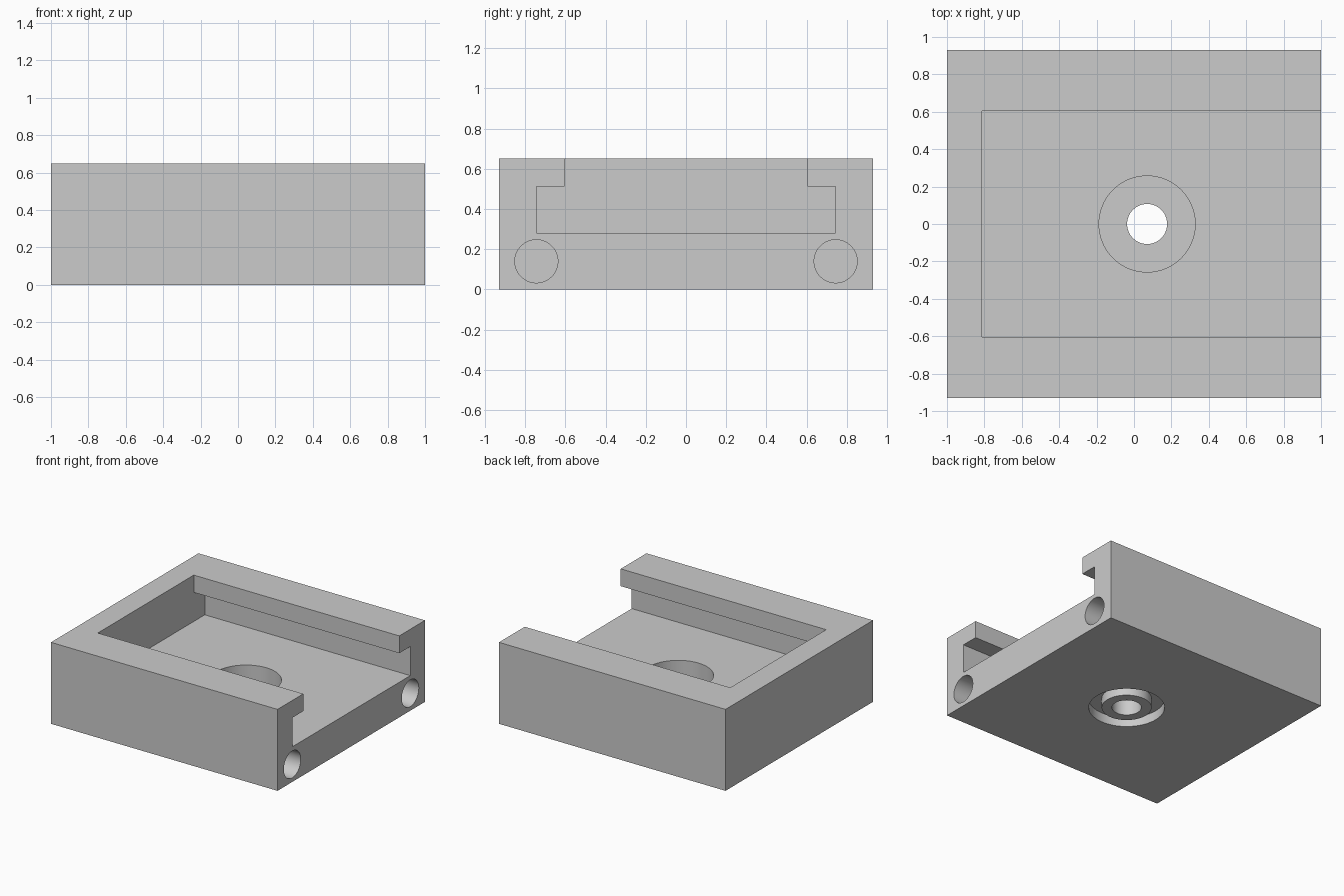
import bpy, bmesh, math
from mathutils import Matrix, Vector

default = bpy.data.objects.get("Cube")
if default:
    bpy.data.objects.remove(default, do_unlink=True)

HOLE_X = 0.07      # centre of the screw hole
FLOOR = 0.28       # height of the slot floor
TOP = 0.65

grey = bpy.data.materials.new("plain grey")
grey.use_nodes = True
colour = (0.6, 0.6, 0.6, 1)
grey.diffuse_color = colour
grey.node_tree.nodes["Principled BSDF"].inputs["Base Color"].default_value = colour


def make_object(name, bm):
    bmesh.ops.recalc_face_normals(bm, faces=bm.faces)
    mesh = bpy.data.meshes.new(name)
    bm.to_mesh(mesh)
    bm.free()
    mesh.materials.append(grey)
    obj = bpy.data.objects.new(name, mesh)
    bpy.context.collection.objects.link(obj)
    return obj


def prism(name, profile, x0, x1):
    """Extrude a closed y-z profile along x."""
    bm = bmesh.new()
    face = bm.faces.new([bm.verts.new((x0, y, z)) for y, z in profile])
    out = bmesh.ops.extrude_face_region(bm, geom=[face])
    moved = [v for v in out["geom"] if isinstance(v, bmesh.types.BMVert)]
    bmesh.ops.translate(bm, verts=moved, vec=(x1 - x0, 0, 0))
    return make_object(name, bm)


def cylinder(name, start, end, radius):
    start, end = Vector(start), Vector(end)
    axis = end - start
    turn = axis.to_track_quat('Z', 'Y').to_matrix().to_4x4()
    bm = bmesh.new()
    bmesh.ops.create_cone(bm, cap_ends=True, segments=96, radius1=radius, radius2=radius,
                          depth=axis.length,
                          matrix=Matrix.Translation((start + end) / 2) @ turn)
    return make_object(name, bm)


def cut(target, cutter):
    """Subtract the cutter for good and discard it."""
    cutter.hide_render = True
    mod = target.modifiers.new("cut", 'BOOLEAN')
    mod.operation, mod.solver, mod.object = 'DIFFERENCE', 'EXACT', cutter
    bpy.ops.object.select_all(action='DESELECT')
    bpy.context.view_layer.objects.active = target
    target.select_set(True)
    bpy.ops.object.modifier_apply(modifier=mod.name)
    bpy.data.objects.remove(cutter, do_unlink=True)


# Solid block
w = 0.93
body = prism("slotted_block", [(-w, 0), (w, 0), (w, TOP), (-w, TOP)], -1, 1)

# T-shaped slot, open at the top and at the +x end
half = [(0.744, FLOOR), (0.744, 0.512), (0.605, 0.512), (0.605, TOP + 0.1)]
slot = half + [(-y, z) for y, z in reversed(half)]
cut(body, prism("slot_cutter", slot, -0.814, 1.1))

# Round recess in the slot floor
cut(body, cylinder("recess_cutter", (HOLE_X, 0, 0.12), (HOLE_X, 0, FLOOR + 0.1), 0.257))

# Ring groove in the underside, leaving a central collar
ring = cylinder("groove_cutter", (HOLE_X, 0, -0.1), (HOLE_X, 0, 0.075), 0.276)
cut(ring, cylinder("collar_core", (HOLE_X, 0, -0.2), (HOLE_X, 0, 0.2), 0.182))
cut(body, ring)

# Screw hole through the floor
cut(body, cylinder("screw_hole_cutter", (HOLE_X, 0, -0.1), (HOLE_X, 0, 0.4), 0.107))

# Two bores in the open end
for side in (-1, 1):
    y = 0.744 * side
    cut(body, cylinder("bore_cutter", (0.1, y, 0.14), (1.1, y, 0.14), 0.107))

# Smooth bores, sharp edges
body.select_set(True)
bpy.context.view_layer.objects.active = body
bpy.ops.object.shade_smooth_by_angle(angle=math.radians(30))
